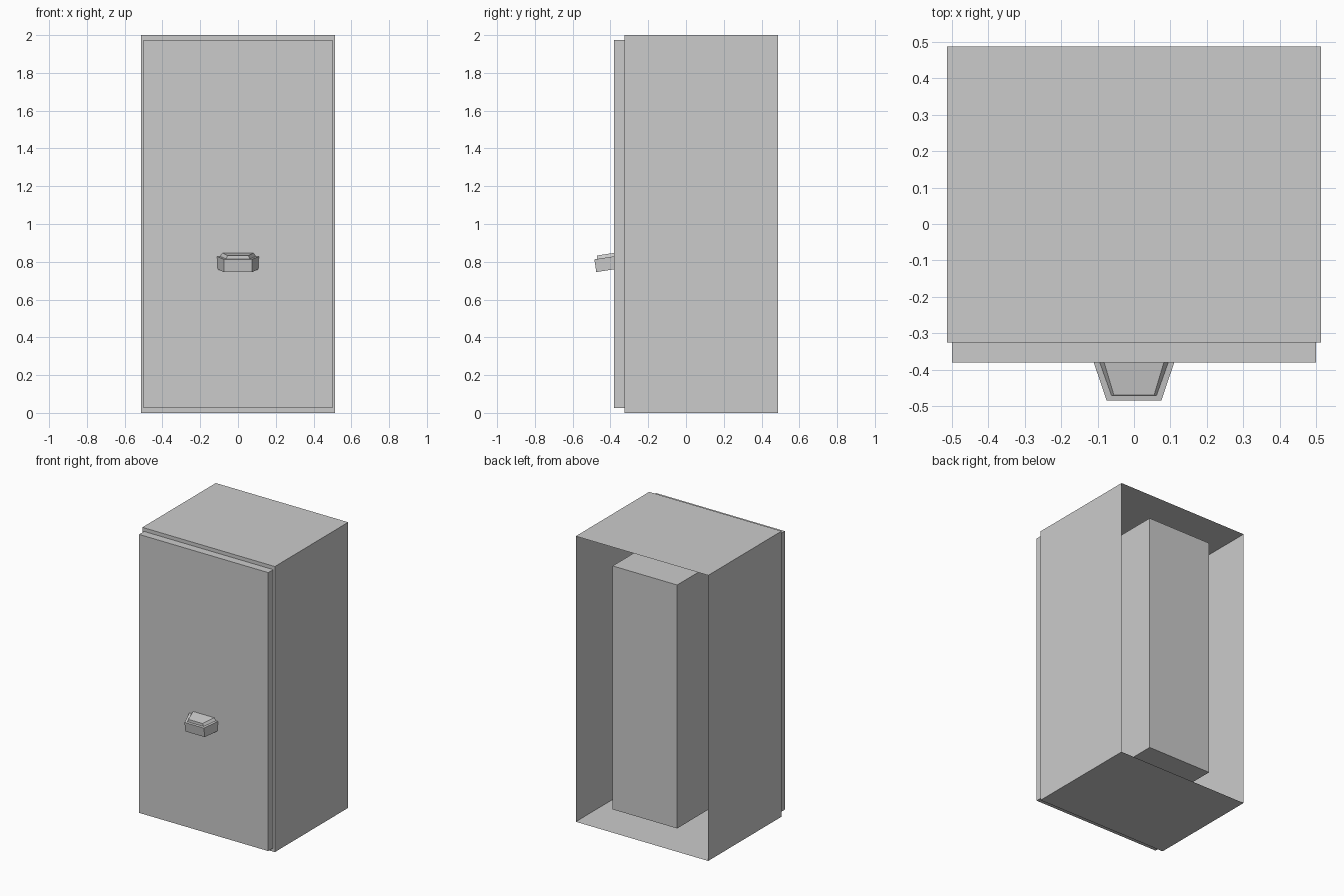
import bpy, bmesh, math
from mathutils import Matrix, Vector

if "Cube" in bpy.data.objects:
    bpy.data.objects.remove(bpy.data.objects["Cube"])


def finish(name, bm):
    bmesh.ops.recalc_face_normals(bm, faces=bm.faces)
    mesh = bpy.data.meshes.new(name)
    bm.to_mesh(mesh)
    bm.free()
    obj = bpy.data.objects.new(name, mesh)
    bpy.context.collection.objects.link(obj)
    return obj


def add_box(bm, lo, hi):
    lo, hi = Vector(lo), Vector(hi)
    m = Matrix.Translation((lo + hi) / 2) @ Matrix.Diagonal((*(hi - lo), 1))
    bmesh.ops.create_cube(bm, size=1, matrix=m)


def trapezoid_block(name, bottom, top, matrix):
    """Loft between two trapezoids given as (front_half, front_y, back_half, back_y, z)."""
    bm = bmesh.new()
    rings = [[bm.verts.new(p) for p in ((-f, fy, z), (f, fy, z), (b, by, z), (-b, by, z))]
             for f, fy, b, by, z in (bottom, top)]
    bm.faces.new(rings[0][::-1])
    bm.faces.new(rings[1])
    for i in range(4):
        j = (i + 1) % 4
        bm.faces.new((rings[0][i], rings[0][j], rings[1][j], rings[1][i]))
    bm.transform(matrix)
    return finish(name, bm)


# cabinet: thin outer shell with no back panel
bm = bmesh.new()
add_box(bm, (-0.513, -0.325, 0), (0.513, 0.487, 2))
bm.normal_update()
back = [f for f in bm.faces if f.normal.y > 0.5]
bmesh.ops.delete(bm, geom=back, context='FACES_ONLY')

# inner compartment: front face shrunk to an opening, then pushed to the back
front = next(f for f in bm.faces if f.normal.y < -0.5)
bmesh.ops.inset_individual(bm, faces=[front], thickness=0.1)
for v in front.verts:
    v.co.x = math.copysign(0.25, v.co.x)
    v.co.z = 1.85 if v.co.z > 1 else 0.145
ext = bmesh.ops.extrude_discrete_faces(bm, faces=[front])
for v in ext['faces'][0].verts:
    v.co.y = 0.455
finish("cabinet", bm)

# door panel
bm = bmesh.new()
add_box(bm, (-0.5, -0.38, 0.025), (0.5, -0.325, 1.975))
finish("door", bm)

# handle: tapered grip with a raised pad, both tilted down at the front
tilt = Matrix.Translation((0, -0.38, 0.76)) @ Matrix.Rotation(math.radians(8.7), 4, 'X')
trapezoid_block("handle_grip", (0.075, -0.096, 0.117, 0.03, 0),
                (0.075, -0.096, 0.117, 0.03, 0.068), tilt)
trapezoid_block("handle_pad", (0.062, -0.081, 0.101, 0.03, 0.068),
                (0.055, -0.078, 0.087, 0.03, 0.086), tilt)
